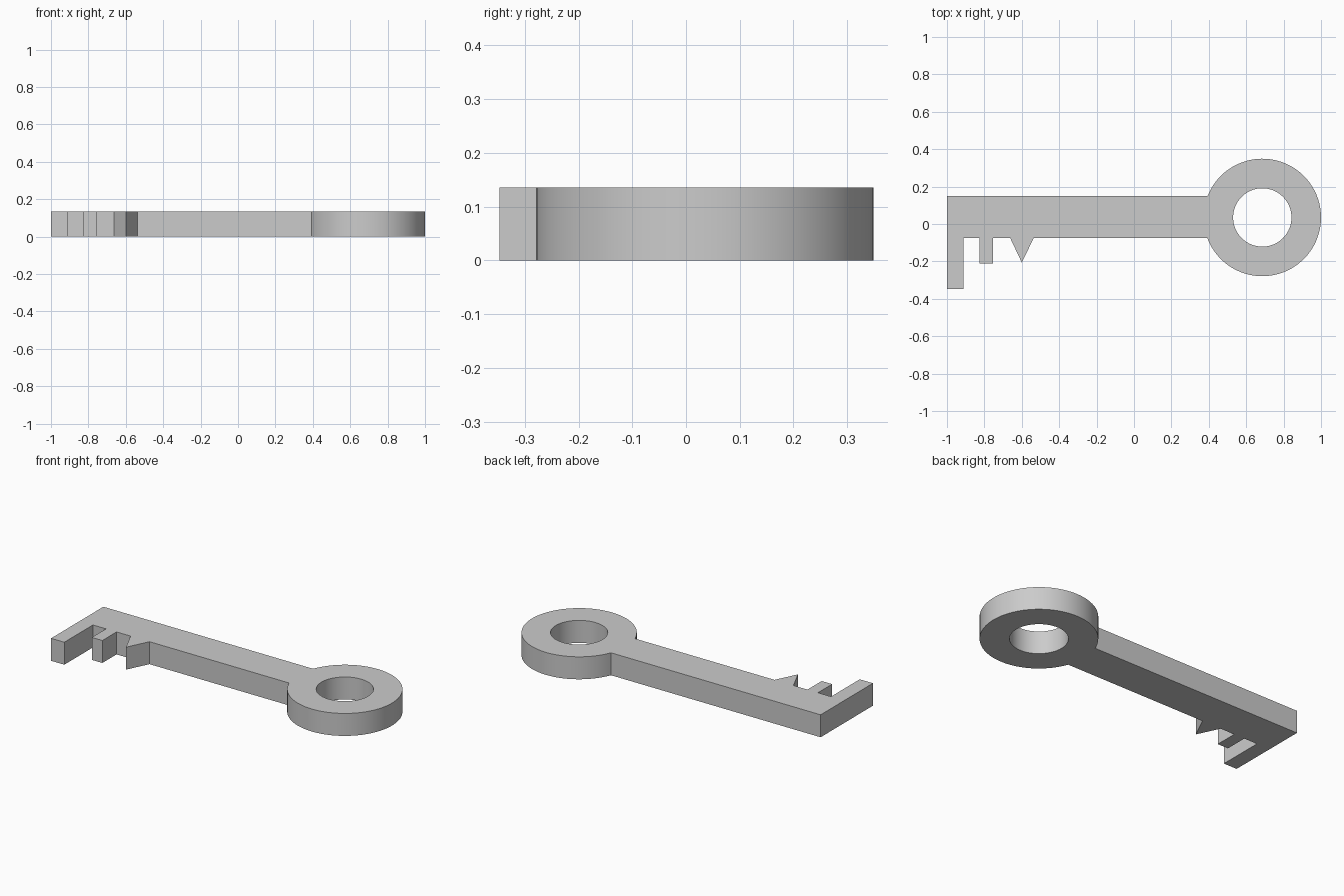
import bpy
import bmesh
from math import asin, cos, pi, sin, tau

default = bpy.data.objects.get("Cube")
if default:
    bpy.data.objects.remove(default, do_unlink=True)

HEIGHT = 0.135
CENTRE = (0.686, 0.035)
OUTER, INNER = 0.314, 0.156
SHAFT_TOP, SHAFT_BOTTOM = 0.15, -0.075

metal = bpy.data.materials.new("grey metal")
metal.use_nodes = True
grey = (0.6, 0.6, 0.6, 1)
metal.diffuse_color = grey
metal.node_tree.nodes["Principled BSDF"].inputs["Base Color"].default_value = grey


def arc(radius, start, end, steps):
    """Points along an arc around the bow centre."""
    angles = [start + (end - start) * i / steps for i in range(steps + 1)]
    return [(CENTRE[0] + radius * cos(a), CENTRE[1] + radius * sin(a)) for a in angles]


def add_loop(bm, points):
    verts = [bm.verts.new((x, y, 0)) for x, y in points]
    return [bm.edges.new((v, verts[i - 1])) for i, v in enumerate(verts)]


# Bow arc, from the lower shaft joint round to the upper one
lower = -pi + asin((CENTRE[1] - SHAFT_BOTTOM) / OUTER)
upper = pi - asin((SHAFT_TOP - CENTRE[1]) / OUTER)
bow = arc(OUTER, lower, upper, 80)

# Shaft end and the three teeth: long, short and pointed
b = SHAFT_BOTTOM
bit = [(-1, SHAFT_TOP), (-1, -0.347), (-0.912, -0.347), (-0.912, b),
       (-0.825, b), (-0.825, -0.21), (-0.755, -0.21), (-0.755, b),
       (-0.662, b), (-0.6, -0.206), (-0.536, b)]
hole = arc(INNER, 0, tau, 64)[:-1]

# Fill the outline around the hole and raise it to full thickness
bm = bmesh.new()
edges = add_loop(bm, bow + bit) + add_loop(bm, hole)
bmesh.ops.triangle_fill(bm, use_beauty=True, edges=edges)
raised = bmesh.ops.extrude_face_region(bm, geom=bm.faces[:], use_keep_orig=True)
top = [g for g in raised["geom"] if isinstance(g, bmesh.types.BMVert)]
bmesh.ops.translate(bm, vec=(0, 0, HEIGHT), verts=top)
bmesh.ops.recalc_face_normals(bm, faces=bm.faces[:])

mesh = bpy.data.meshes.new("key")
bm.to_mesh(mesh)
bm.free()
mesh.materials.append(metal)
key = bpy.data.objects.new("key", mesh)
bpy.context.collection.objects.link(key)

# Smooth round walls, crisp corners
bpy.ops.object.select_all(action="DESELECT")
key.select_set(True)
bpy.context.view_layer.objects.active = key
bpy.ops.object.shade_smooth_by_angle(angle=pi / 6)
